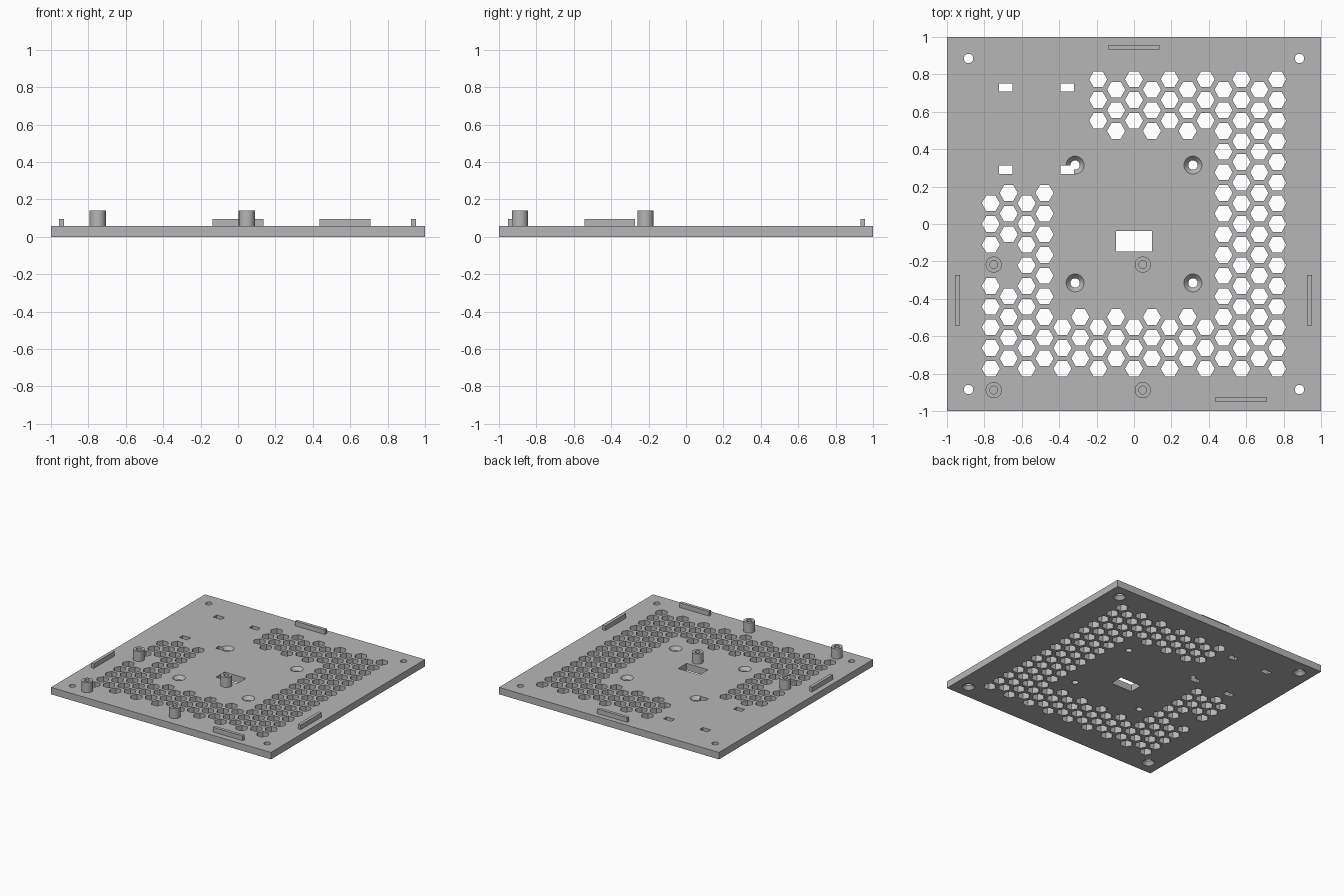
import bpy, bmesh, math
from mathutils import Matrix

if "Cube" in bpy.data.objects:
    bpy.data.objects.remove(bpy.data.objects["Cube"], do_unlink=True)

T = 0.057             # plate thickness
PITCH = 0.1105        # distance between neighbouring vents

grey = bpy.data.materials.new("matte_grey")
grey.use_nodes = True
grey.diffuse_color = (0.47, 0.47, 0.47, 1)
grey.node_tree.nodes["Principled BSDF"].inputs["Base Color"].default_value = grey.diffuse_color


def make_object(name, bm):
    bmesh.ops.recalc_face_normals(bm, faces=bm.faces)
    mesh = bpy.data.meshes.new(name)
    bm.to_mesh(mesh)
    bm.free()
    mesh.materials.append(grey)
    obj = bpy.data.objects.new(name, mesh)
    bpy.context.collection.objects.link(obj)
    return obj


def add_box(bm, x, y, w, d, z0, z1):
    m = Matrix.Translation((x, y, (z0 + z1) / 2)) @ Matrix.Diagonal((w, d, z1 - z0, 1))
    bmesh.ops.create_cube(bm, size=1, matrix=m)


def add_lathe(bm, x, y, profile, sides):
    """Stack of rings (radius, z), capped at both ends."""
    rings = [[bm.verts.new((x + r * math.cos(math.tau * i / sides),
                            y + r * math.sin(math.tau * i / sides), z))
              for i in range(sides)] for r, z in profile]
    for a, b in zip(rings, rings[1:]):
        for i in range(sides):
            j = (i + 1) % sides
            bm.faces.new((a[i], a[j], b[j], b[i]))
    bm.faces.new(rings[0])
    bm.faces.new(rings[-1])


def cut(target, name, bm):
    cutter = make_object(name, bm)
    cutter.hide_render = True
    mod = target.modifiers.new(name, "BOOLEAN")
    mod.operation = "DIFFERENCE"
    mod.solver = "EXACT"
    mod.object = cutter
    bpy.context.view_layer.objects.active = target
    bpy.ops.object.modifier_apply(modifier=name)
    bpy.data.objects.remove(cutter, do_unlink=True)


def smooth(obj):
    bpy.ops.object.select_all(action="DESELECT")
    obj.select_set(True)
    bpy.context.view_layer.objects.active = obj
    bpy.ops.object.shade_smooth_by_angle(angle=math.radians(25))


# Base plate
bm = bmesh.new()
add_box(bm, 0, 0, 2, 2, 0, T)
plate = make_object("base_plate", bm)

# Honeycomb vents, leaving the middle, one corner and one post clear
post_gap = {(-8, -2), (-7, -1.5), (-7, -2.5)}
bm = bmesh.new()
for col in range(-8, 9):
    shift = 0.5 * (col % 2)
    for k in range(-7, 8 - col % 2):
        row = k + shift
        middle = abs(col) <= 4 and abs(row) < 4.4
        corner = col <= -3 and row > 1.6
        if middle or corner or (col, row) in post_gap:
            continue
        add_lathe(bm, col * PITCH * math.cos(math.pi / 6), row * PITCH,
                  [(0.0485, -0.1), (0.0485, 0.2)], 6)
cut(plate, "vent_cutter", bm)

# Countersunk holes: inner four open upward, corner four open downward
bm = bmesh.new()
sink = [(0.025, -0.05), (0.025, T - 0.027), (0.048, T), (0.048, T + 0.05)]
for sx in (-1, 1):
    for sy in (-1, 1):
        add_lathe(bm, sx * 0.315, sy * 0.315, sink, 40)
        add_lathe(bm, sx * 0.885, sy * 0.885, [(r, T - z) for r, z in sink], 40)
cut(plate, "screw_cutter", bm)

# Strap slots and cable opening
bm = bmesh.new()
for x in (-0.685, -0.357):
    for y in (0.73, 0.29):
        add_box(bm, x, y, 0.072, 0.043, -0.1, 0.2)
add_box(bm, 0, -0.092, 0.195, 0.11, -0.1, 0.2)
cut(plate, "slot_cutter", bm)
smooth(plate)

# Locating tabs along the edges
tabs = {"back_tab": (0, 0.945, True), "front_tab": (0.573, -0.938, True),
        "right_tab": (-0.943, -0.408, False), "left_tab": (0.938, -0.408, False)}
for name, (x, y, along_x) in tabs.items():
    bm = bmesh.new()
    w, d = (0.272, 0.026) if along_x else (0.026, 0.272)
    add_box(bm, x, y, w, d, T - 0.01, 0.095)
    make_object(name, bm)

# Hollow mounting posts
post = [(0.043, T - 0.01), (0.043, 0.14), (0.021, 0.14), (0.021, T + 0.001)]
for side, x in (("right", -0.75), ("left", 0.047)):
    for end, y in (("front", -0.888), ("rear", -0.217)):
        bm = bmesh.new()
        add_lathe(bm, x, y, post, 40)
        smooth(make_object(f"{end}_{side}_post", bm))
